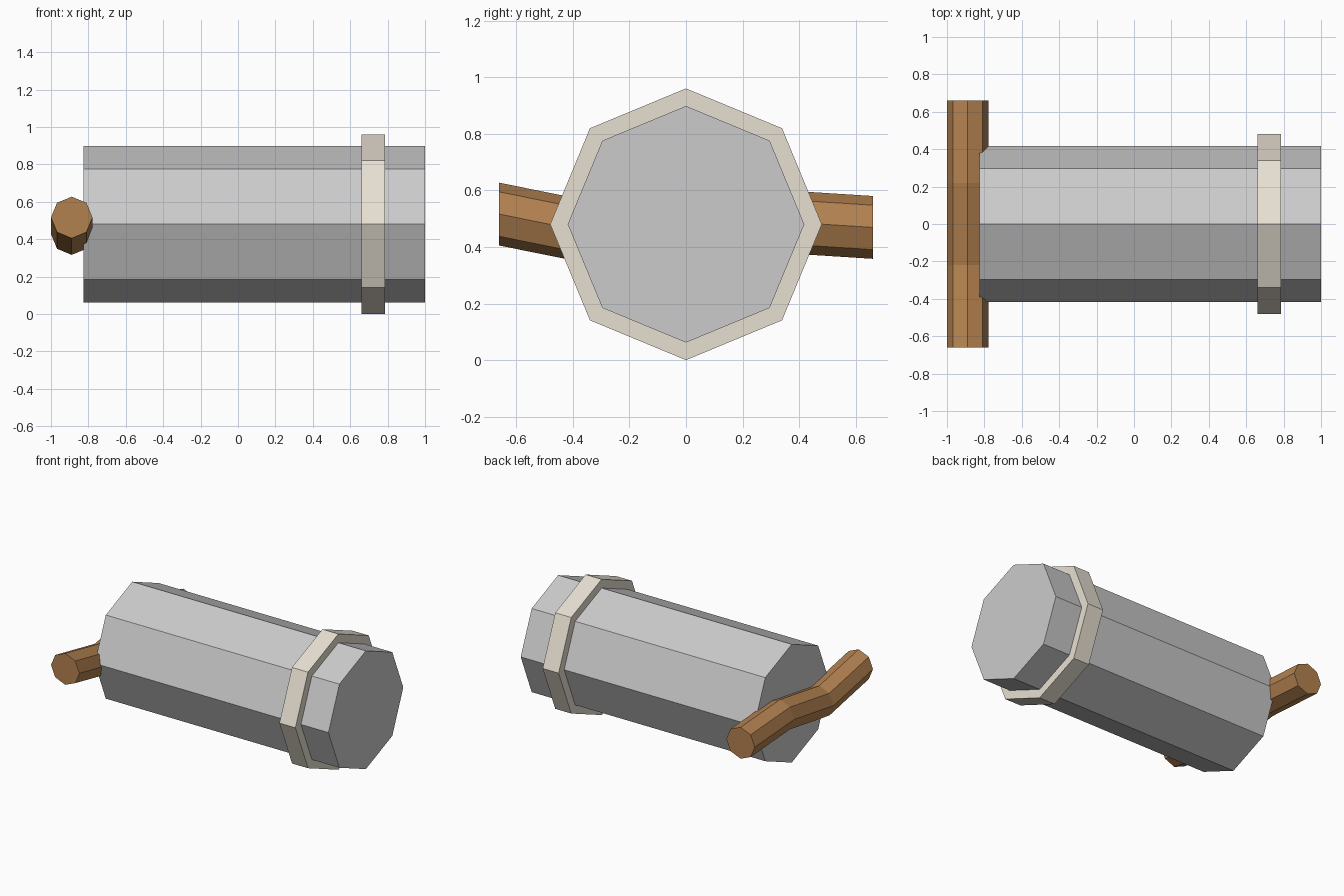
import bpy, bmesh
from math import sin, cos, pi

if "Cube" in bpy.data.objects:
    bpy.data.objects.remove(bpy.data.objects["Cube"])

SIDES = 8
AXIS_Z = 0.48


def material(name, rgb):
    mat = bpy.data.materials.new(name)
    mat.diffuse_color = (*rgb, 1)
    mat.use_nodes = True
    mat.node_tree.nodes["Principled BSDF"].inputs["Base Color"].default_value = mat.diffuse_color
    return mat


def loft(name, rings, mat=None):
    """Skin a closed solid through a list of vertex rings."""
    bm = bmesh.new()
    loops = [[bm.verts.new(p) for p in ring] for ring in rings]
    for a, b in zip(loops, loops[1:]):
        for i in range(SIDES):
            j = (i + 1) % SIDES
            bm.faces.new((a[i], a[j], b[j], b[i]))
    bm.faces.new(loops[0])
    bm.faces.new(loops[-1])
    bmesh.ops.recalc_face_normals(bm, faces=bm.faces)
    mesh = bpy.data.meshes.new(name)
    bm.to_mesh(mesh)
    bm.free()
    obj = bpy.data.objects.new(name, mesh)
    bpy.context.collection.objects.link(obj)
    if mat:
        mesh.materials.append(mat)
    return obj


def octagon(radius):
    return [(radius * cos(2 * pi * i / SIDES), radius * sin(2 * pi * i / SIDES))
            for i in range(SIDES)]


def ring_x(x, radius):
    return [(x, u, AXIS_Z + v) for u, v in octagon(radius)]


def ring_y(x, y, z, radius):
    return [(x + u, y, z + v) for u, v in octagon(radius)]


# Hammer head block
loft("head", [ring_x(-0.827, 0.418), ring_x(1.0, 0.418)])

# Raised band near the striking end
loft("head_band", [ring_x(0.66, 0.48), ring_x(0.785, 0.48)],
     material("pale_tan", (0.80, 0.74, 0.64)))

# Crooked wooden bar across the back end
path = [(-0.66, 0.516), (-0.22, 0.427), (0.22, 0.497), (0.66, 0.469)]
loft("wooden_bar", [ring_y(-0.889, y, z, 0.111) for y, z in path],
     material("brown_wood", (0.45, 0.22, 0.08)))
